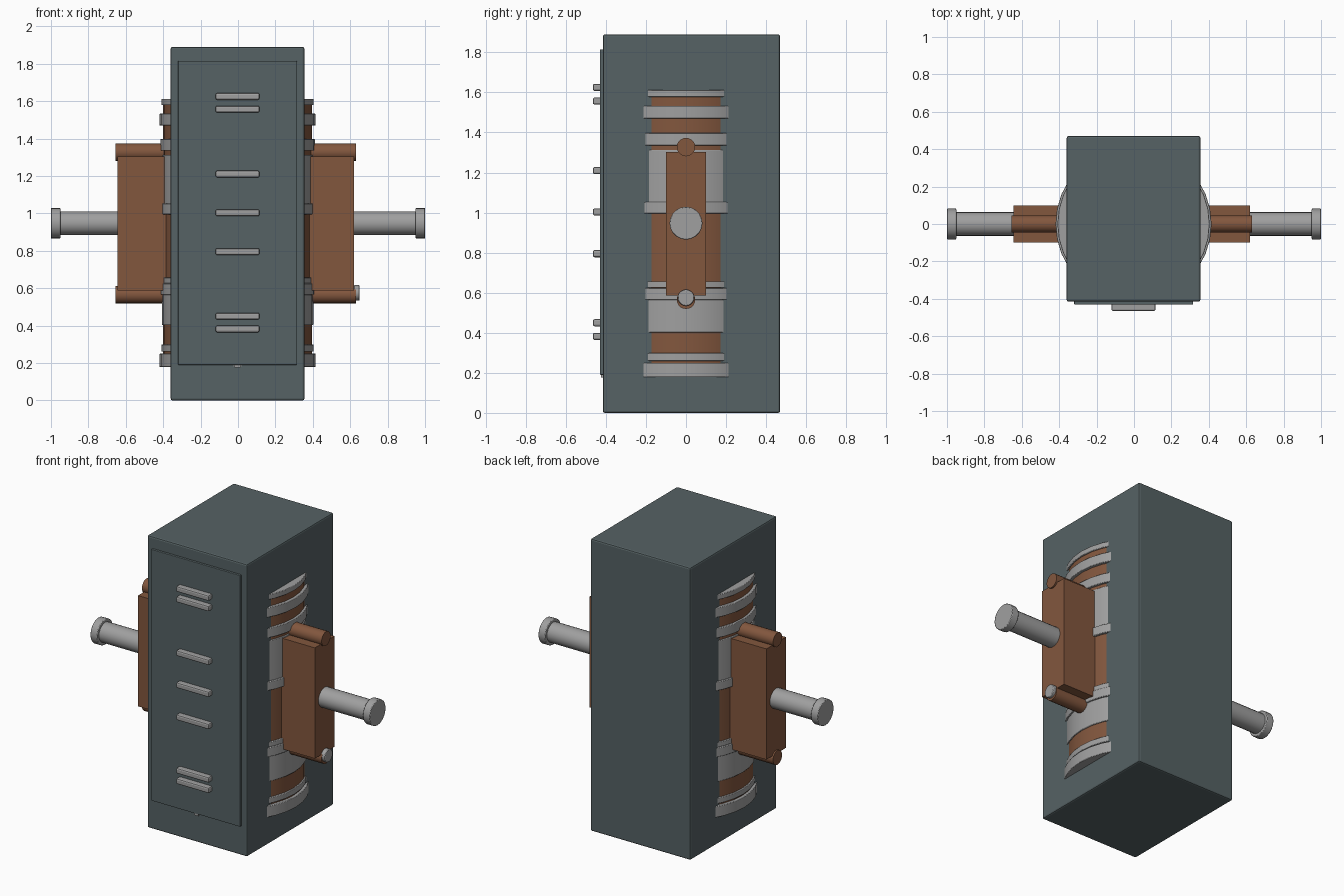
import bpy, math

if "Cube" in bpy.data.objects:
    bpy.data.objects.remove(bpy.data.objects["Cube"])

def material(name, rgb):
    m = bpy.data.materials.new(name)
    m.diffuse_color = (*rgb, 1)
    m.use_nodes = True
    m.node_tree.nodes["Principled BSDF"].inputs["Base Color"].default_value = m.diffuse_color
    return m

SLATE = material("slate grey", (0.092, 0.122, 0.128))
BROWN = material("copper brown", (0.225, 0.095, 0.048))
STEEL = material("light steel", (0.35, 0.35, 0.35))
CX = -0.0025  # centre of the cabinet in x

def finish(o, name, mat, bevel):
    o.name = name
    o.data.materials.append(mat)
    if bevel:
        b = o.modifiers.new("bevel", 'BEVEL')
        b.width, b.segments, b.limit_method = bevel, 2, 'ANGLE'
    return o

def box(name, x, y, z, mat, bevel=0):
    bpy.ops.mesh.primitive_cube_add(size=1, location=[sum(r) / 2 for r in (x, y, z)])
    o = bpy.context.object
    o.scale = [abs(r[1] - r[0]) for r in (x, y, z)]
    bpy.ops.object.transform_apply(location=False, rotation=False, scale=True)
    return finish(o, name, mat, bevel)

def cylinder(name, radius, a, b, mat, axis='Z', z=0, sides=32, bevel=0):
    """Cylinder from a to b along z, or along x at height z."""
    mid = (a + b) / 2
    loc = (CX, 0, mid) if axis == 'Z' else (mid, 0, z)
    rot = (0, 0, 0) if axis == 'Z' else (0, math.pi / 2, 0)
    bpy.ops.mesh.primitive_cylinder_add(vertices=sides, radius=radius, depth=abs(b - a),
                                        location=loc, rotation=rot)
    bpy.ops.object.shade_smooth_by_angle(angle=math.radians(35))
    return finish(bpy.context.object, name, mat, bevel)

# Cabinet and its front door
box("cabinet", (-0.36, 0.355), (-0.415, 0.47), (0, 1.89), SLATE, 0.01)
box("front_door", (-0.32, 0.315), (-0.43, -0.40), (0.19, 1.815), SLATE, 0.003)
box("door_catch", (-0.018, 0.013), (-0.425, -0.40), (0.176, 0.192), STEEL)

# Raised vents on the door
for z in (1.625, 1.557, 1.21, 1.003, 0.795, 0.45, 0.382):
    box("door_vent", (-0.12, 0.115), (-0.465, -0.42), (z - 0.018, z + 0.018), STEEL, 0.009)

# Inner drum bulging through both cabinet sides, with steel bands
cylinder("drum_core", 0.398, 0.19, 1.60, BROWN)
NARROW, WIDE = 0.407, 0.417
for r, z0, z1 in ((NARROW, 1.578, 1.612), (WIDE, 1.47, 1.533), (0.413, 1.335, 1.397),
                  (0.404, 1.05, 1.313), (0.415, 0.995, 1.052), (NARROW, 0.625, 0.657),
                  (0.413, 0.565, 0.624), (0.405, 0.402, 0.565), (NARROW, 0.26, 0.298),
                  (WIDE, 0.178, 0.25)):
    cylinder("drum_band", r, z0, z1, STEEL, bevel=0.003)

# Side brackets, pins and axle stubs
for side, outer, pin in ((-1, -0.645, -0.655), (1, 0.62, 0.63)):
    box("side_bracket", (side * 0.34, outer), (-0.1, 0.1), (0.587, 1.303), BROWN)
    for z in (1.327, 0.565):
        cylinder("bracket_pin", 0.046, side * 0.36, pin, BROWN, 'X', z, 20)
    cylinder("axle", 0.064, side * 0.60, side * 0.96, STEEL, 'X', 0.947, 20)
    cylinder("axle_cap", 0.082, side * 0.95, side * 1.0, STEEL, 'X', 0.947, 20, 0.004)
cylinder("pin_cap", 0.041, 0.62, 0.65, STEEL, 'X', 0.575, 20, 0.004)
